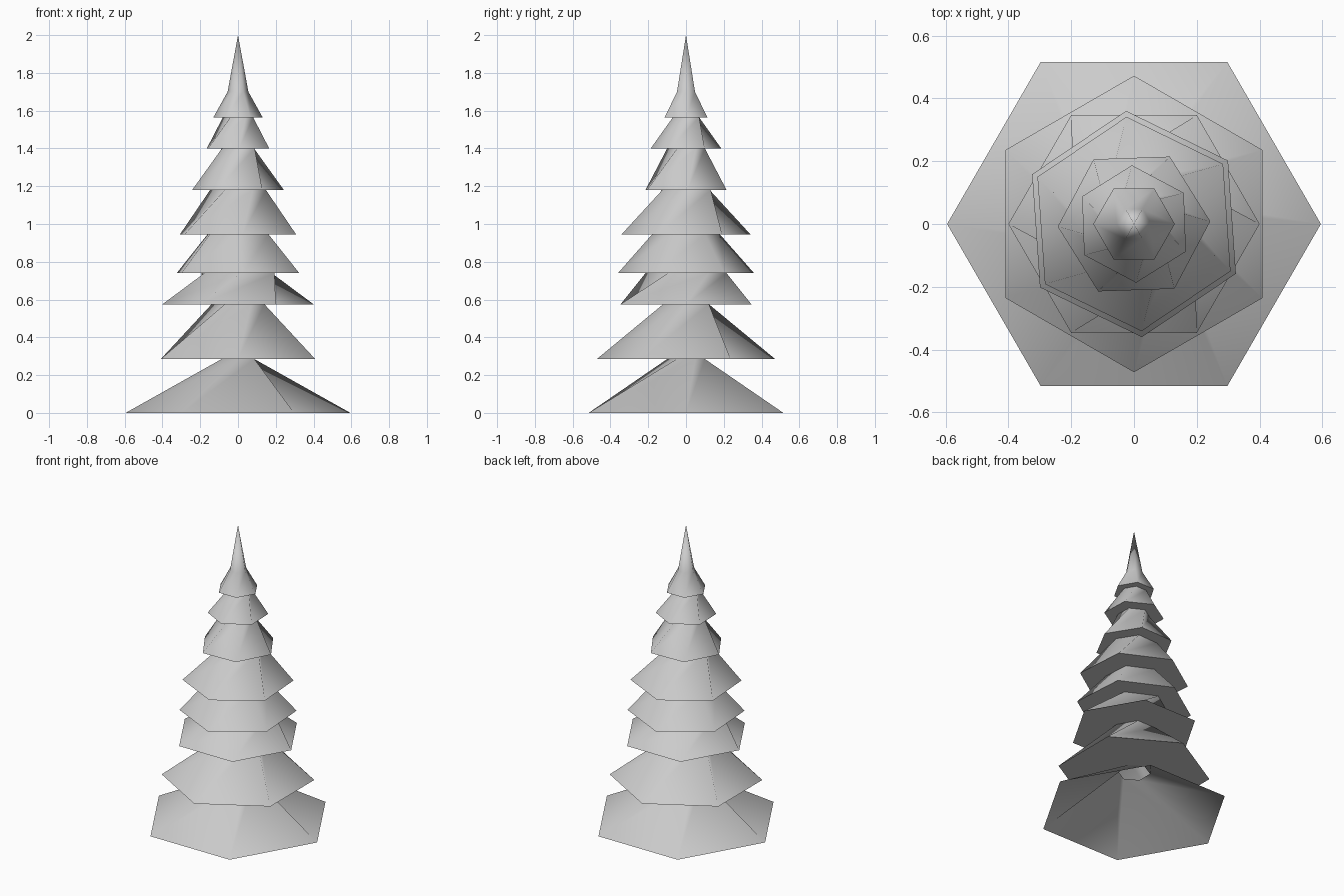
import bpy, bmesh
from math import cos, sin, radians

cube = bpy.data.objects.get("Cube")
if cube:
    bpy.data.objects.remove(cube, do_unlink=True)

SIDES = 6
# Each tier: rim height, rim radius, neck radius where the next tier starts, turn in degrees
TIERS = [
    (0.00, 0.595, 0.10, 0),
    (0.285, 0.472, 0.14, 30),
    (0.575, 0.40, 0.215, 60),
    (0.74, 0.361, 0.18, 94),
    (0.945, 0.342, 0.148, 94),
    (1.18, 0.243, 0.10, 122),
    (1.40, 0.187, 0.08, 152),
    (1.565, 0.13, 0.055, 180),
]
SPIKE_BASE, TOP = 1.70, 2.0

bm = bmesh.new()


def ring(radius, z, turn):
    angles = [radians(turn + 360 * i / SIDES) for i in range(SIDES)]
    return [bm.verts.new((radius * cos(a), radius * sin(a), z)) for a in angles]


def bridge(low, high):
    for i in range(SIDES):
        j = (i + 1) % SIDES
        bm.faces.new((low[i], low[j], high[j], high[i]))


# Skirted tiers: flared side up to a neck, then a flat underside out to the next rim
rim = ring(TIERS[0][1], TIERS[0][0], TIERS[0][3])
for k, (z, radius, neck_radius, turn) in enumerate(TIERS):
    last = k == len(TIERS) - 1
    z_next, r_next, _, turn_next = (SPIKE_BASE, 0, 0, turn) if last else TIERS[k + 1]
    neck = ring(neck_radius, z_next, turn_next)
    bridge(rim, neck)
    if not last:
        rim = ring(r_next, z_next, turn_next)
        bridge(neck, rim)

# Pointed top
tip = bm.verts.new((0, 0, TOP))
for i in range(SIDES):
    bm.faces.new((neck[i], neck[(i + 1) % SIDES], tip))

mesh = bpy.data.meshes.new("tree_foliage")
bm.to_mesh(mesh)
bm.free()
tree = bpy.data.objects.new("tree_foliage", mesh)
bpy.context.collection.objects.link(tree)

# Single plain grey
grey = bpy.data.materials.new("light_grey")
grey.use_nodes = True
colour = (0.6, 0.6, 0.6, 1)
grey.diffuse_color = colour
grey.node_tree.nodes["Principled BSDF"].inputs["Base Color"].default_value = colour
mesh.materials.append(grey)

# Smooth sides, crisp rims
bpy.ops.object.select_all(action="DESELECT")
tree.select_set(True)
bpy.context.view_layer.objects.active = tree
bpy.ops.object.shade_smooth_by_angle(angle=radians(70))
